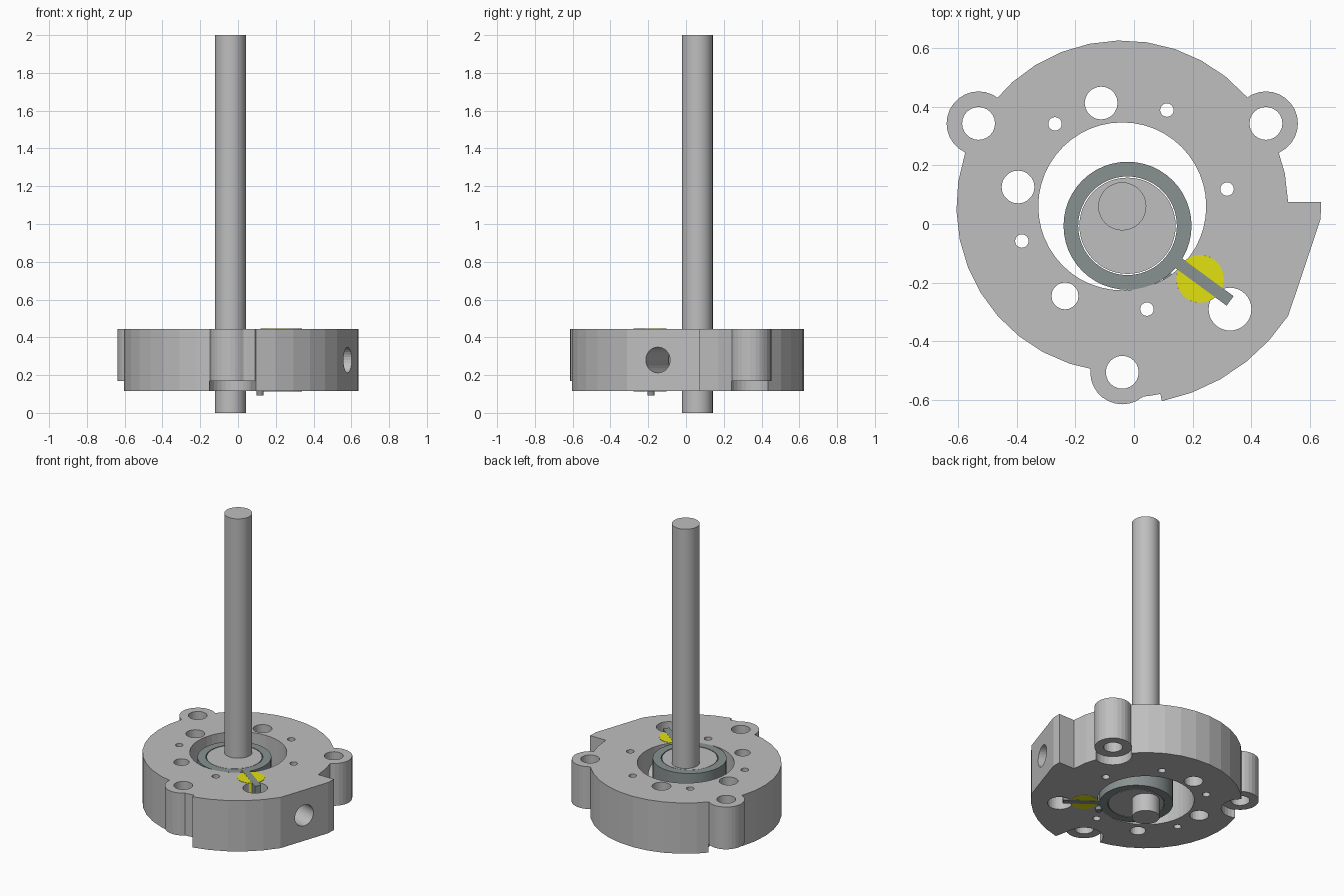
import bpy, bmesh, math
from math import cos, sin, radians
from mathutils import Vector, Matrix

if "Cube" in bpy.data.objects:
    bpy.data.objects.remove(bpy.data.objects["Cube"])

CX, CY = -0.04, 0.06           # shaft and bore axis
RX, RY = -0.022, -0.006        # roller axis
Z0, Z1 = 0.115, 0.445          # housing bottom and top
LUG_Z = 0.17


def material(name, rgb):
    m = bpy.data.materials.new(name)
    m.diffuse_color = (*rgb, 1)
    m.use_nodes = True
    m.node_tree.nodes["Principled BSDF"].inputs["Base Color"].default_value = m.diffuse_color
    return m


GREY = material("light_grey", (0.52, 0.52, 0.52))
STEEL = material("dark_steel", (0.25, 0.285, 0.285))
YELLOW = material("yellow", (0.75, 0.75, 0.005))


def arc(x, y, r, a0, a1, n):
    return [(x + r * cos(radians(a0 + (a1 - a0) * i / n)),
             y + r * sin(radians(a0 + (a1 - a0) * i / n))) for i in range(n + 1)]


def circle(x, y, r, n=32):
    return arc(x, y, r, 0, 360, n)[:-1]


def prism(name, pts, z0, z1, mat=GREY):
    """Extrude a counter-clockwise outline between two heights."""
    bm = bmesh.new()
    f = bm.faces.new([bm.verts.new((x, y, z0)) for x, y in pts])
    res = bmesh.ops.extrude_face_region(bm, geom=[f])
    top = [v for v in res["geom"] if isinstance(v, bmesh.types.BMVert)]
    bmesh.ops.translate(bm, verts=top, vec=(0, 0, z1 - z0))
    bmesh.ops.recalc_face_normals(bm, faces=bm.faces[:])
    me = bpy.data.meshes.new(name)
    bm.to_mesh(me)
    bm.free()
    me.materials.append(mat)
    ob = bpy.data.objects.new(name, me)
    bpy.context.collection.objects.link(ob)
    return ob


def boolean(target, tool, op):
    mod = target.modifiers.new("bool", "BOOLEAN")
    mod.operation, mod.object, mod.solver = op, tool, "EXACT"
    bpy.context.view_layer.objects.active = target
    bpy.ops.object.modifier_apply(modifier=mod.name)
    bpy.data.objects.remove(tool)


def drill(target, x, y, r, n=32, z0=0.0, z1=0.6):
    boolean(target, prism("cutter", circle(x, y, r, n), z0, z1), "DIFFERENCE")


def smooth(ob):
    bpy.ops.object.select_all(action="DESELECT")
    ob.select_set(True)
    bpy.context.view_layer.objects.active = ob
    bpy.ops.object.shade_smooth_by_angle(angle=radians(30))


# Housing outline: round body with a raised sector and a flat port face
outline = (arc(CX, CY, 0.565, 1.5, 281.5, 28)
           + arc(CX, CY, 0.677, 281.5, 326.6, 5)
           + arc(CX, CY, 0.677, 356.4, 361.3, 1))
housing = prism("housing", outline, Z0, Z1)

# Mounting lugs with spot-faced undersides
lugs = [(CX + 0.565 * cos(radians(a)), CY + 0.565 * sin(radians(a)))
        for a in (30, 150, 270)]
for x, y in lugs:
    drill(housing, x, y, 0.112, 28, 0.0, LUG_Z)
    boolean(housing, prism("lug", circle(x, y, 0.109, 28), LUG_Z, Z1), "UNION")
web = arc(CX, CY, 0.652, 274, 282, 2) + arc(CX, CY, 0.5, 282, 274, 2)
boolean(housing, prism("web", web, LUG_Z, Z1), "UNION")

# Bore, bushing seat, vane relief and bolt holes
drill(housing, CX, CY, 0.286, 48)
BX, BY = 0.225, -0.187
drill(housing, BX, BY, 0.081)
drill(housing, 0.327, -0.29, 0.073)
for x, y in lugs:
    drill(housing, x, y, 0.056, 24)
for x, y, r in ((-0.112, 0.412, 0.056), (-0.395, 0.126, 0.056), (-0.235, -0.245, 0.046),
                (-0.269, 0.341, 0.023), (0.112, 0.388, 0.023), (0.317, 0.119, 0.023),
                (-0.382, -0.058, 0.023), (0.044, -0.29, 0.023)):
    drill(housing, x, y, r, 20)

# Radial suction port through the flat face into the bore
port = prism("cutter", circle(0, 0, 0.068, 28), 0.2, 0.8)
port.data.transform(Matrix.Translation((CX, CY, 0.28))
                    @ Matrix.Rotation(radians(-18.6), 4, "Z")
                    @ Matrix.Rotation(radians(90), 4, "Y"))
boolean(housing, port, "DIFFERENCE")

# Drive shaft and eccentric
smooth(prism("shaft", circle(CX, CY, 0.082, 32), 0.0, 2.0))
smooth(prism("eccentric", circle(RX, RY, 0.164, 48), Z0 + 0.001, Z1 - 0.001))

# Roller ring
roller = prism("roller", circle(RX, RY, 0.218, 48), Z0, Z1, STEEL)
drill(roller, RX, RY, 0.168, 48)
smooth(roller)

# Vane reaching out from the roller
d = Vector((BX - RX, BY - RY)).normalized()
p = Vector((-d.y, d.x))
c = Vector((RX, RY))
corners = [c + d * u + p * v for u, v in
           ((0.19, -0.02), (0.433, -0.02), (0.433, 0.02), (0.19, 0.02))]
prism("vane", corners, Z0 - 0.002, Z1 + 0.003, STEEL)

# Two half-round bushings gripping the vane
a = math.degrees(math.atan2(d.y, d.x))
k = math.degrees(math.asin(0.02 / 0.081))
for side, start in (("left", a), ("right", a + 180)):
    half = prism("bushing_" + side, arc(BX, BY, 0.081, start + k, start + 180 - k, 16),
                 Z0 - 0.001, Z1 + 0.002, YELLOW)
    smooth(half)

# Small discharge pin under the bore edge
smooth(prism("discharge_pin", circle(0.117, -0.185, 0.019, 16), 0.093, 0.13, STEEL))
